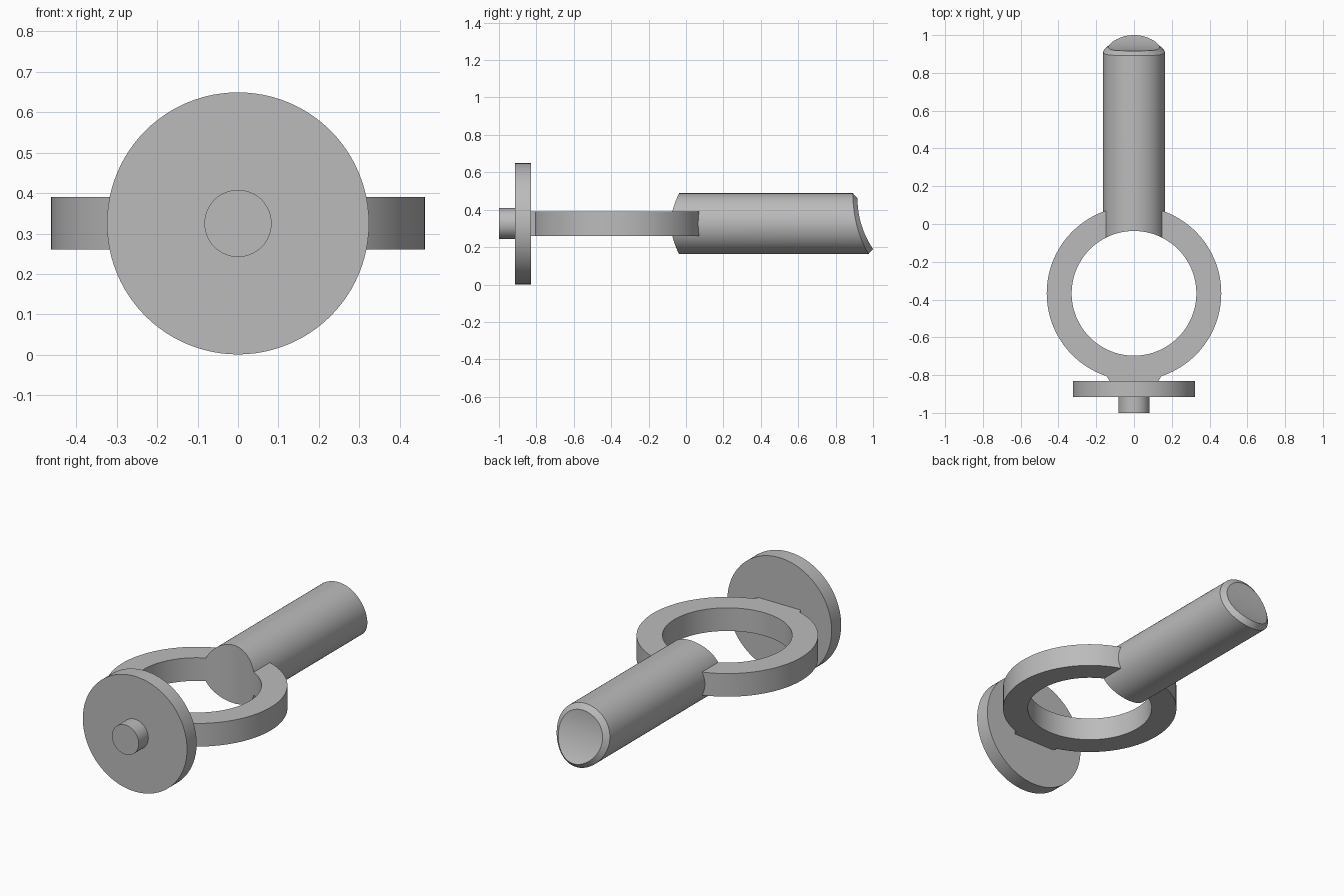
import bpy, bmesh, math
from math import pi, sin, cos, asin, sqrt

if "Cube" in bpy.data.objects:
    bpy.data.objects.remove(bpy.data.objects["Cube"], do_unlink=True)

AXIS_Z = 0.325
RING_Y, INNER_R, OUTER_R = -0.367, 0.33, 0.462
ROD_R, ROD_TIP_R = 0.163, 0.135

grey = bpy.data.materials.new("plain grey")
grey.use_nodes = True
grey.diffuse_color = (0.5, 0.5, 0.5, 1)
grey.node_tree.nodes["Principled BSDF"].inputs["Base Color"].default_value = (0.5, 0.5, 0.5, 1)


def finish(bm, name):
    """Turn a bmesh into a smooth object with sharp edges kept."""
    bmesh.ops.recalc_face_normals(bm, faces=bm.faces)
    mesh = bpy.data.meshes.new(name)
    bm.to_mesh(mesh)
    bm.free()
    ob = bpy.data.objects.new(name, mesh)
    bpy.context.collection.objects.link(ob)
    mesh.materials.append(grey)
    bpy.ops.object.select_all(action="DESELECT")
    ob.select_set(True)
    bpy.context.view_layer.objects.active = ob
    bpy.ops.object.shade_smooth_by_angle(angle=math.radians(30))
    return ob


def bridge(bm, a, b, closed=True):
    n = len(a)
    for i in range(n if closed else n - 1):
        j = (i + 1) % n
        bm.faces.new((a[i], a[j], b[j], b[i]))


def disc(name, radius, y0, y1, n=96):
    """Flat-ended cylinder along the y axis."""
    bm = bmesh.new()
    loops = [[bm.verts.new((radius * cos(2 * pi * i / n), y, AXIS_Z + radius * sin(2 * pi * i / n)))
              for i in range(n)] for y in (y0, y1)]
    bridge(bm, *loops)
    for loop in loops:
        bm.faces.new(loop)
    return finish(bm, name)


disc("base_disc", 0.324, -0.915, -0.83)
disc("locating_pin", 0.083, -1.0, -0.914)


# Open ring, with a short flat tab on its front where it meets the disc
def ring():
    bm = bmesh.new()
    n = 160
    gap_in, gap_out = asin(0.147 / INNER_R), asin(0.14 / OUTER_R)

    def arc(radius, gap, z):
        verts = []
        for i in range(n + 1):
            a = gap + (2 * pi - 2 * gap) * i / n
            x, y = radius * sin(a), RING_Y + radius * cos(a)
            if radius == OUTER_R and y < RING_Y and abs(x) < 0.13:
                y = -0.832
            verts.append(bm.verts.new((x, y, z)))
        return verts

    lo, hi = AXIS_Z - 0.065, AXIS_Z + 0.065
    strips = [arc(INNER_R, gap_in, lo), arc(OUTER_R, gap_out, lo),
              arc(OUTER_R, gap_out, hi), arc(INNER_R, gap_in, hi)]
    for k in range(4):
        bridge(bm, strips[k], strips[(k + 1) % 4], closed=False)
    for end in (0, -1):
        bm.faces.new([s[end] for s in strips])
    return finish(bm, "ring")


# Rod: saddle cut to the ring's bore, chamfered and scooped at the far end
def rod():
    bm = bmesh.new()
    n, scoop = 96, 0.48

    def bore(x, z):
        return RING_Y + sqrt(INNER_R ** 2 - x * x)

    def tip(x, z):
        return 0.917 + scoop - sqrt(scoop ** 2 - (0.135 - z) ** 2)

    def shoulder(x, z):
        s = ROD_TIP_R / ROD_R
        return tip(x * s, z * s) - 0.025

    def loop(radius, end):
        pts = [(radius * cos(2 * pi * i / n), radius * sin(2 * pi * i / n)) for i in range(n)]
        return [bm.verts.new((x, end(x, z), AXIS_Z + z)) for x, z in pts]

    def cap(verts, mirror):
        """Fill a curved end with strips between mirrored rim points."""
        done = set()
        for i in range(n):
            j = (i + 1) % n
            corners = []
            for k in (i, j, mirror(j), mirror(i)):
                if k not in corners:
                    corners.append(k)
            key = frozenset(corners)
            if len(corners) > 2 and key not in done:
                done.add(key)
                bm.faces.new([verts[k] for k in corners])

    near, far, rim = loop(ROD_R, bore), loop(ROD_R, shoulder), loop(ROD_TIP_R, tip)
    bridge(bm, near, far)
    bridge(bm, far, rim)
    cap(near, lambda i: -i % n)
    cap(rim, lambda i: (n // 2 - i) % n)
    return finish(bm, "rod")


ring()
rod()
